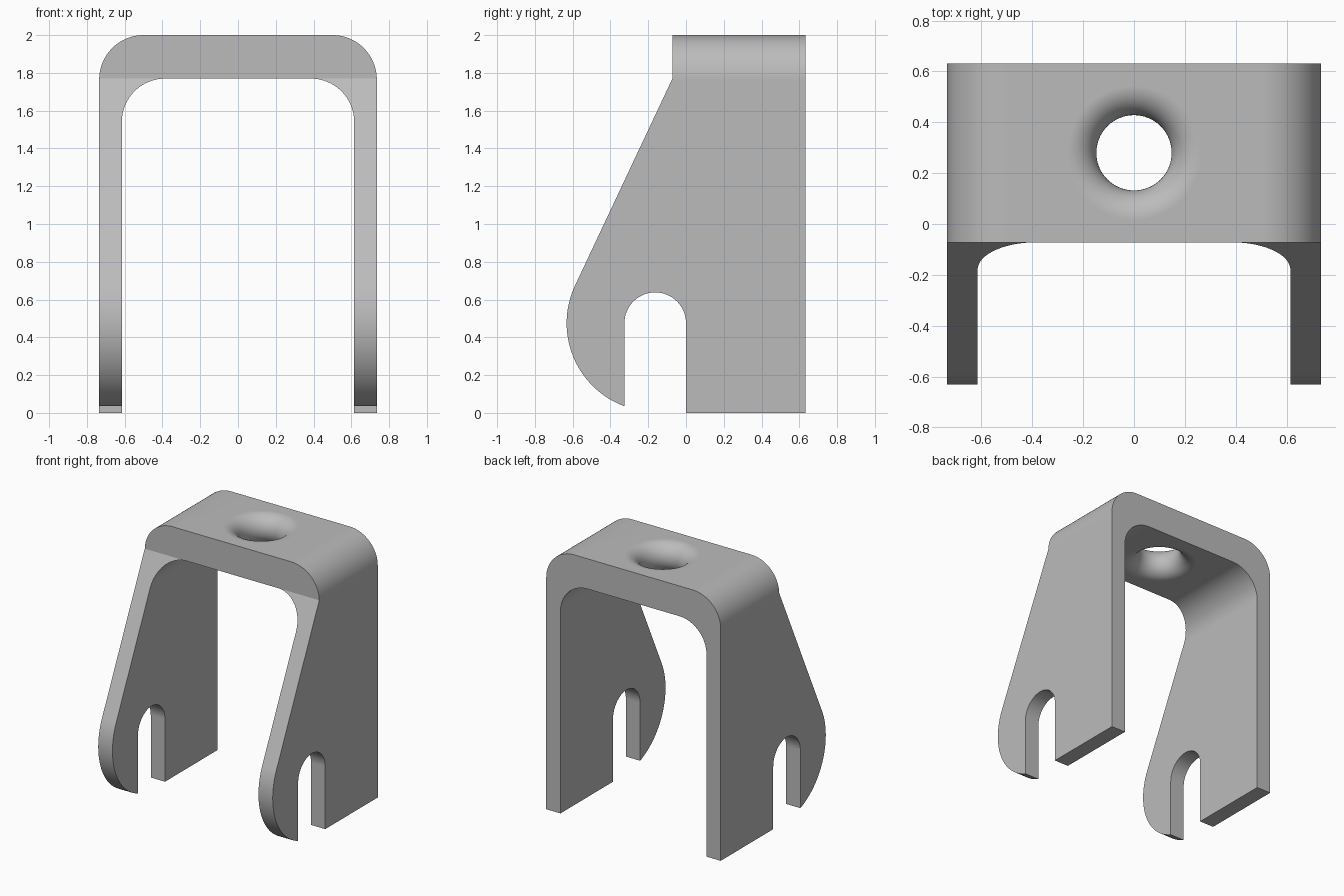
import bpy, bmesh
from math import sin, cos, radians, pi, acos, atan2, hypot, degrees

cube = bpy.data.objects.get("Cube")
if cube:
    bpy.data.objects.remove(cube)

HALF_W, HALF_IN = 0.735, 0.615      # outer and inner half widths
TOP, UNDER = 2.0, 1.77              # top plate faces
BACK, FRONT = 0.632, -0.072         # top plate depth

steel = bpy.data.materials.new("plain grey")
grey = (0.5, 0.5, 0.5, 1)
steel.diffuse_color = grey
steel.use_nodes = True
steel.node_tree.nodes["Principled BSDF"].inputs["Base Color"].default_value = grey


def arc(cx, cy, r, start, end, steps=24):
    angles = [radians(start + (end - start) * i / steps) for i in range(steps + 1)]
    return [(cx + r * cos(a), cy + r * sin(a)) for a in angles]


def finish(name, bm):
    bmesh.ops.recalc_face_normals(bm, faces=bm.faces)
    mesh = bpy.data.meshes.new(name)
    bm.to_mesh(mesh)
    bm.free()
    mesh.materials.append(steel)
    obj = bpy.data.objects.new(name, mesh)
    bpy.context.collection.objects.link(obj)
    return obj


def prism(name, points, place, offset):
    """Extrude a flat outline along the offset vector."""
    bm = bmesh.new()
    face = bm.faces.new([bm.verts.new(place(*p)) for p in points])
    moved = bmesh.ops.extrude_face_region(bm, geom=[face])["geom"]
    verts = [v for v in moved if isinstance(v, bmesh.types.BMVert)]
    bmesh.ops.translate(bm, verts=verts, vec=offset)
    return finish(name, bm)


def arch_half(half, top, r):
    """Right-hand leg and corner of the arch, from the foot up."""
    return [(half, -0.1)] + arc(half - r, top - r, r, 0, 90)


def mirrored(points):
    return points + [(-x, z) for x, z in reversed(points)]


# Arch section running front to back
outer = mirrored(arch_half(HALF_W, TOP, 0.235))
inner = mirrored(arch_half(HALF_IN, UNDER, 0.23))
bracket = prism("bracket", outer + inner[::-1], lambda x, z: (x, -0.8, z), (0, 1.6, 0))

# Side outline: slanted front edge, round nose and open slot
cy, cz, nose, slot = -0.163, 0.475, 0.469, 0.163
dy, dz = FRONT - cy, UNDER - cz
tangent = degrees(atan2(dz, dy) + acos(nose / hypot(dy, dz)))
tip = 360 - degrees(acos(-slot / nose))
outline = [(BACK, 0), (BACK, TOP + 0.1), (FRONT, TOP + 0.1), (FRONT, UNDER)]
outline += arc(cy, cz, nose, tangent, tip, 40)
outline += arc(cy, cz, slot, 180, 0, 32) + [(cy + slot, 0)]
side = prism("side_cutter", outline, lambda y, z: (-1, y, z), (2, 0, 0))

# Hole through the top plate, rounded over on both faces
fillet = (TOP - UNDER) / 2
throat, mid = 0.148, (TOP + UNDER) / 2
curve = arc(throat + fillet, mid, fillet, 90, 270, 24)
rim = throat + fillet
profile = [(0, TOP + 0.05), (rim, TOP + 0.05)] + curve + [(rim, UNDER - 0.05), (0, UNDER - 0.05)]
bm = bmesh.new()
verts = [bm.verts.new((r, 0.28, z)) for r, z in profile]
edges = [bm.edges.new(pair) for pair in zip(verts, verts[1:])]
bmesh.ops.spin(bm, geom=verts + edges, cent=(0, 0.28, 0), axis=(0, 0, 1),
               angle=2 * pi, steps=64, use_duplicate=False)
bmesh.ops.remove_doubles(bm, verts=bm.verts, dist=0.00005)
hole = finish("hole_cutter", bm)

# Cut the arch to shape
bpy.context.view_layer.objects.active = bracket
bracket.select_set(True)
for cutter, operation in ((side, "INTERSECT"), (hole, "DIFFERENCE")):
    mod = bracket.modifiers.new(cutter.name, "BOOLEAN")
    mod.operation, mod.solver, mod.object = operation, "EXACT", cutter
    bpy.ops.object.modifier_apply(modifier=mod.name)
    bpy.data.objects.remove(cutter)

# Smooth bends, crisp edges, flat plates
bpy.ops.object.shade_smooth_by_angle(angle=radians(20))
weighted = bracket.modifiers.new("flat plates", "WEIGHTED_NORMAL")
weighted.keep_sharp = True
